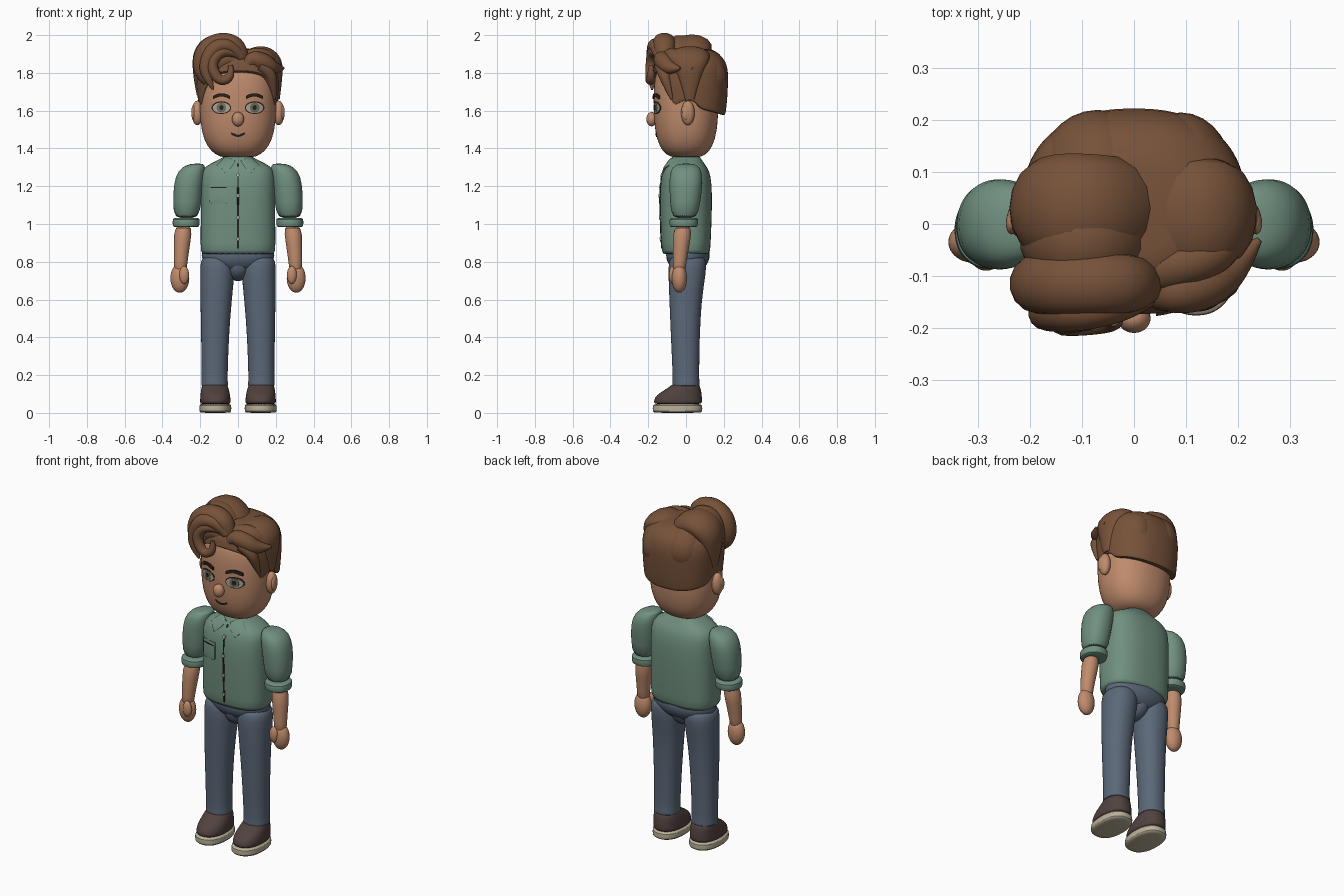
import bpy, bmesh
from math import sin, cos, pi, radians
from mathutils import Vector
from mathutils.bvhtree import BVHTree

cube = bpy.data.objects.get("Cube")
if cube:
    bpy.data.objects.remove(cube)


def material(name, r, g, b):
    m = bpy.data.materials.new(name)
    colour = [(c / 255) ** 2.2 for c in (r, g, b)] + [1]
    m.use_nodes = True
    m.diffuse_color = colour
    m.node_tree.nodes["Principled BSDF"].inputs["Base Color"].default_value = colour
    return m


SKIN = material("skin", 190, 138, 108)
HAIR = material("brown hair", 118, 83, 60)
SHIRT = material("green cloth", 112, 143, 127)
JEANS = material("blue denim", 92, 104, 120)
SHOE = material("dark leather", 82, 68, 64)
SOLE = material("pale rubber", 185, 175, 150)
DARK = material("dark brown", 48, 38, 34)
IRIS = material("grey iris", 112, 112, 98)
EYE = material("eye white", 175, 166, 148)
made = []


def finish(name, bm, mat, subdiv=0):
    bmesh.ops.recalc_face_normals(bm, faces=bm.faces)
    me = bpy.data.meshes.new(name)
    bm.to_mesh(me)
    bm.free()
    me.materials.append(mat)
    ob = bpy.data.objects.new(name, me)
    bpy.context.collection.objects.link(ob)
    if subdiv:
        ob.modifiers.new("round", "SUBSURF").levels = subdiv
        ob.modifiers["round"].render_levels = subdiv
    made.append(ob)
    return ob


def oval(a, rx, ry, power=2):
    c, s = cos(a), sin(a)
    k = (abs(c) ** power + abs(s) ** power) ** (-1 / power)
    return rx * c * k, ry * s * k


def skin_rings(name, rings, mat, subdiv=1):
    """Bridge equal rings of points and cap both ends."""
    bm = bmesh.new()
    rows = [[bm.verts.new(p) for p in ring] for ring in rings]
    n = len(rows[0])
    for a, b in zip(rows, rows[1:]):
        for i in range(n):
            bm.faces.new((a[i], a[(i + 1) % n], b[(i + 1) % n], b[i]))
    bm.faces.new(rows[0])
    bm.faces.new(rows[-1])
    return finish(name, bm, mat, subdiv)


def loft(name, mat, rows, power=2, n=32):
    """Rows are z, centre x, centre y, half width, half depth."""
    rings = []
    for z, cx, cy, rx, ry in rows:
        pts = [oval(2 * pi * i / n, rx, ry, power) for i in range(n)]
        rings.append([(cx + x, cy + y, z) for x, y in pts])
    return skin_rings(name, rings, mat)


def ball(name, mat, centre, size):
    bm = bmesh.new()
    bmesh.ops.create_uvsphere(bm, u_segments=28, v_segments=18, radius=1)
    bmesh.ops.scale(bm, vec=size, verts=bm.verts)
    bmesh.ops.translate(bm, vec=centre, verts=bm.verts)
    return finish(name, bm, mat)


def strand(name, mat, points, y=0, depth=1):
    """Tapered lock; points are x, y, z, radius, stretched along y by depth."""
    cu = bpy.data.curves.new(name, "CURVE")
    cu.dimensions = "3D"
    cu.bevel_depth, cu.bevel_resolution, cu.use_fill_caps = 1, 5, True
    sp = cu.splines.new("NURBS")
    sp.points.add(len(points) - 1)
    sp.use_endpoint_u, sp.order_u, sp.resolution_u = True, 3, 8
    for p, (px, py, pz, r) in zip(sp.points, points):
        p.co, p.radius = (px, py, pz, 1), r
    tmp = bpy.data.objects.new(name, cu)
    bpy.context.collection.objects.link(tmp)
    deps = bpy.context.evaluated_depsgraph_get()
    me = bpy.data.meshes.new_from_object(tmp.evaluated_get(deps))
    bpy.data.objects.remove(tmp)
    bm = bmesh.new()
    bm.from_mesh(me)
    bmesh.ops.scale(bm, vec=(1, depth, 1), verts=bm.verts)
    bmesh.ops.translate(bm, vec=(0, y, 0), verts=bm.verts)
    return finish(name, bm, mat)


def surface(ob):
    return BVHTree.FromObject(ob, bpy.context.evaluated_depsgraph_get())


def plate(name, mat, tree, outline, lift):
    """Thin plate following the front of a surface; outline is x, z points."""
    mid = sum((Vector(p) for p in outline), Vector((0, 0))) / len(outline)
    bm = bmesh.new()
    rows = []
    for t, raised in ((1, -0.003), (1, lift), (0.66, lift), (0.33, lift), (0.02, lift)):
        row = []
        for p in outline:
            q = mid.lerp(Vector(p), t)
            hit = tree.ray_cast(Vector((q.x, -1, q.y)), Vector((0, 1, 0)))[0]
            row.append((q.x, (hit.y if hit else 0) - raised, q.y))
        rows.append(row)
    bm.free()
    return skin_rings(name, rows, mat, 0)


def disc(cx, cz, rx, rz, n=28):
    return [(cx + rx * cos(2 * pi * i / n), cz + rz * sin(2 * pi * i / n)) for i in range(n)]


def band(x0, x1, z, bow, thick, n=10):
    xs = [i / n for i in range(n + 1)]
    mid = [(x0 + (x1 - x0) * t, z + bow * (1 - (2 * t - 1) ** 2)) for t in xs]
    return [(x, c + thick) for x, c in mid] + [(x, c - thick) for x, c in mid[::-1]]


# Head and neck
head = loft("head", SKIN, [
    (1.35, 0, 0, .07, .06), (1.365, 0, 0, .12, .105), (1.41, 0, 0, .165, .142),
    (1.49, 0, 0, .195, .165), (1.6, 0, 0, .204, .172), (1.72, 0, 0, .203, .172),
    (1.82, 0, 0, .19, .16), (1.89, 0, 0, .12, .1)], 2.3)
loft("neck", SKIN, [(1.28, 0, 0, .075, .07), (1.4, 0, 0, .075, .07)])
ball("nose", SKIN, (0, -.182, 1.555), (.032, .028, .038))

# Shirt body
torso = loft("shirt_body", SHIRT, [
    (.838, 0, 0, .19, .12), (.845, 0, 0, .198, .128), (.95, 0, 0, .198, .133),
    (1.15, 0, 0, .196, .14), (1.26, 0, 0, .198, .132), (1.305, 0, 0, .18, .11),
    (1.335, 0, 0, .11, .085), (1.355, 0, 0, .078, .074), (1.358, 0, 0, .07, .068)], 2.7)
bpy.context.view_layer.update()
face, chest = surface(head), surface(torso)

# Shirt front details
plate("placket_line", DARK, chest, [(-.005, .87), (.005, .87), (.005, 1.1), (.005, 1.32),
                                    (-.005, 1.32), (-.005, 1.1)], .004)
for z in (.92, 1.035, 1.15, 1.26):
    plate("button", SOLE, chest, disc(0, z, .009, .009, 12), .008)
plate("pocket", SHIRT, chest, [(-.15, 1.115), (-.14, 1.107), (-.065, 1.107), (-.055, 1.115),
                               (-.055, 1.21), (-.15, 1.21)], .008)
plate("pocket_hem", DARK, chest, band(-.145, -.06, 1.193, 0, .002), .0095)
plate("mouth", DARK, face, band(-.036, .036, 1.48, -.014, .005), .004)

for s, side in ((1, "left"), (-1, "right")):
    # Face
    plate(side + "_eye_rim", DARK, face, disc(s * .088, 1.616, .052, .034), .002)
    plate(side + "_eye", EYE, face, disc(s * .088, 1.615, .046, .028), .004)
    plate(side + "_iris", IRIS, face, disc(s * .088, 1.616, .025, .027), .006)
    plate(side + "_pupil", DARK, face, disc(s * .088, 1.616, .011, .013), .008)
    plate(side + "_brow", DARK, face, band(s * .042, s * .132, 1.67, .014, .008), .009)
    ball(side + "_ear", SKIN, (s * .215, .01, 1.588), (.03, .036, .065))
    ball(side + "_ear_fold", SKIN, (s * .236, .002, 1.59), (.011, .022, .04))

    # Collar flap
    plate(side + "_collar", SHIRT, chest, [
        (s * .012, 1.335), (s * .035, 1.3), (s * .07, 1.27), (s * .09, 1.295),
        (s * .115, 1.31), (s * .095, 1.33), (s * .075, 1.35), (s * .04, 1.35)], .009)

    # Sleeve and cuff
    loft(side + "_sleeve", SHIRT, [
        (1.02, s * .274, -.008, .066, .07), (1.12, s * .269, -.004, .075, .08),
        (1.22, s * .26, 0, .08, .09), (1.285, s * .245, 0, .072, .083),
        (1.312, s * .225, 0, .05, .06), (1.32, s * .215, 0, .025, .03)], 2.2)
    loft(side + "_cuff", SHIRT, [
        (.983, s * .275, -.012, .06, .062), (.985, s * .275, -.012, .069, .073),
        (1.005, s * .275, -.012, .072, .076), (1.028, s * .274, -.011, .071, .076),
        (1.033, s * .274, -.01, .062, .066)], 2.2)

    # Arm and hand
    loft(side + "_forearm", SKIN, [
        (1, s * .287, -.015, .05, .052), (.9, s * .297, -.024, .044, .045),
        (.79, s * .304, -.035, .035, .035), (.74, s * .306, -.036, .034, .034)])
    ball(side + "_hand", SKIN, (s * .308, -.035, .713), (.05, .04, .077))
    ball(side + "_thumb", SKIN, (s * .285, -.07, .73), (.026, .02, .047))

    # Trouser leg with hem
    loft(side + "_leg", JEANS, [
        (.14, s * .124, 0, .066, .066), (.143, s * .124, 0, .071, .072),
        (.165, s * .124, 0, .071, .072), (.17, s * .124, 0, .068, .069),
        (.4, s * .122, -.004, .073, .076), (.6, s * .116, -.003, .083, .085),
        (.74, s * .109, .006, .091, .1), (.805, s * .108, .008, .092, .1),
        (.835, s * .105, .008, .07, .08)], 2.2)

    # Shoe
    loft(side + "_sole", SOLE, [
        (0, s * .12, -.045, .078, .122), (.004, s * .12, -.045, .085, .132),
        (.044, s * .12, -.045, .085, .132), (.048, s * .12, -.045, .078, .122)], 2.4)
    loft(side + "_shoe", SHOE, [
        (.044, s * .12, -.043, .078, .122), (.055, s * .12, -.043, .081, .128),
        (.08, s * .12, -.041, .08, .126), (.105, s * .121, -.03, .077, .112),
        (.13, s * .122, -.01, .072, .088), (.147, s * .123, -.004, .067, .074),
        (.15, s * .123, -.004, .06, .065)], 2.3)

# Hips
ball("hips", JEANS, (0, .01, .835), (.192, .115, .1))
ball("crotch", JEANS, (0, .004, .79), (.075, .09, .092))


# Hair cap with a shaped hairline
def track(v, stops):
    for (a, p), (b, q) in zip(stops, stops[1:]):
        if v <= b:
            return p + (q - p) * max(0, (v - a) / (b - a))
    return stops[-1][1]


HEM = [(-.2, 1.83), (-.14, 1.79), (-.1, 1.7), (-.06, 1.61), (-.035, 1.65),
       (.04, 1.65), (.07, 1.61), (.21, 1.575)]
WIDE = [(1.57, .206), (1.65, .212), (1.78, .221), (1.86, .208), (1.9, .165), (1.93, .09)]
DEEP = [(1.57, .183), (1.65, .194), (1.8, .201), (1.87, .188), (1.91, .14), (1.93, .09)]
rings = []
for step in (-1, 0, .05, .2, .4, .6, .75, .87, .95, 1):
    ring = []
    for i in range(56):
        a = 2 * pi * i / 56
        hem = track(oval(a, .21, .19, 2.4)[1] + .02, HEM)
        z = hem + (1.93 - hem) * max(step, 0)
        x, y = oval(a, track(z, WIDE), track(z, DEEP), 2.4)
        k = .88 if step < 0 else 1
        ring.append((x * k, y * k + .024, z))
    rings.append(ring)
skin_rings("hair_cap", rings, HAIR)

# Swept side masses
strand("hair_right_top", HAIR, [(-.203, 0, 1.68, .015), (-.203, 0, 1.8, .04), (-.17, 0, 1.92, .07),
                                (-.06, 0, 1.945, .07), (.0, 0, 1.87, .06)], .03, 1.55)
strand("hair_crest", HAIR, [(-.16, 0, 1.8, .06), (-.15, 0, 1.91, .08), (-.06, 0, 1.93, .08),
                            (-.01, 0, 1.84, .06)], -.03, 1.15)
strand("hair_left_top", HAIR, [(.03, 0, 1.84, .06), (.1, 0, 1.9, .055), (.185, 0, 1.87, .052),
                               (.208, 0, 1.78, .03), (.208, 0, 1.66, .013)], .02, 2)
strand("hair_left_band", HAIR, [(.02, -.09, 1.86, .05), (.1, -.08, 1.9, .045),
                                (.18, -.04, 1.86, .045), (.215, .04, 1.82, .025)])

# Back lobes
ball("hair_back_right", HAIR, (-.07, .095, 1.8), (.115, .125, .13))
ball("hair_back_left", HAIR, (.09, .095, 1.78), (.1, .12, .13))

# Rolled front quiff
strand("quiff_roll", HAIR, [(.03, 0, 1.83, .025), (.015, 0, 1.93, .05), (-.08, 0, 1.97, .055),
                            (-.18, 0, 1.92, .055), (-.205, 0, 1.8, .04), (-.16, 0, 1.76, .03)],
       -.115, 1.15)
strand("quiff_core", HAIR, [(-.02, 0, 1.86, .05), (-.1, 0, 1.9, .07), (-.14, 0, 1.81, .05)], -.12, .8)
strand("quiff_curl", HAIR, [(.02, -.14, 1.88, .025), (-.03, -.16, 1.95, .034), (-.13, -.17, 1.94, .04),
                            (-.18, -.17, 1.83, .035), (-.15, -.18, 1.75, .022), (-.13, -.18, 1.71, .004)])
strand("quiff_inner_curl", HAIR, [(-.01, -.15, 1.9, .022), (-.08, -.175, 1.93, .03),
                                  (-.15, -.185, 1.85, .03), (-.1, -.19, 1.75, .027),
                                  (-.03, -.185, 1.78, .022), (-.04, -.185, 1.84, .012)])

# Parted lock on the other side
strand("fringe_lock", HAIR, [(.015, -.14, 1.8, .015), (.06, -.135, 1.88, .04), (.13, -.12, 1.86, .05),
                             (.19, -.085, 1.82, .04), (.242, -.03, 1.825, .006)])
strand("temple_lock", HAIR, [(.11, -.14, 1.84, .03), (.165, -.12, 1.81, .035), (.185, -.1, 1.74, .025),
                             (.195, -.075, 1.66, .006)])

# Shading
for ob in bpy.context.selected_objects:
    ob.select_set(False)
for ob in made:
    ob.select_set(True)
bpy.context.view_layer.objects.active = head
bpy.ops.object.shade_smooth_by_angle(angle=radians(50))
